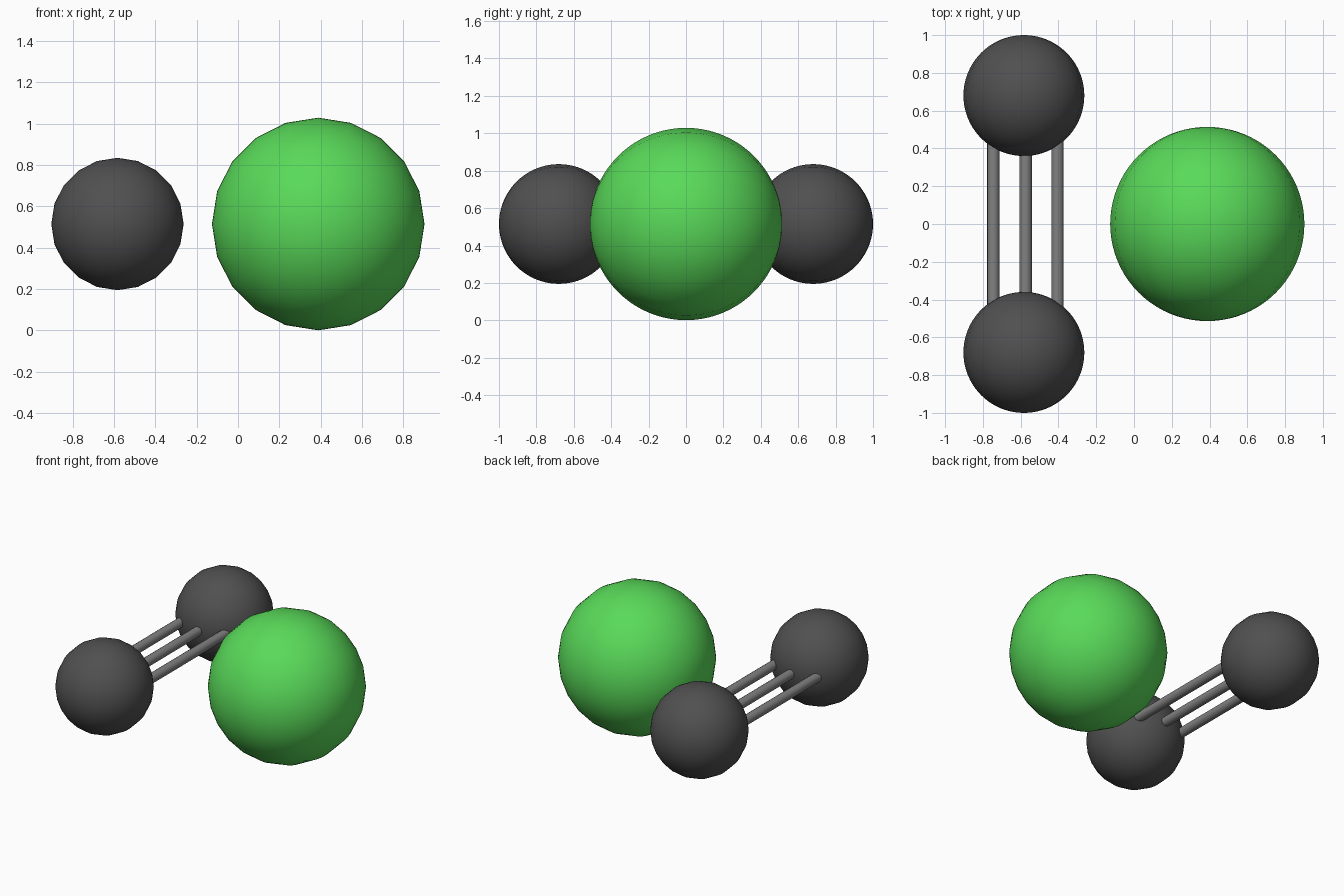
import bpy
from math import radians

if "Cube" in bpy.data.objects:
    bpy.data.objects.remove(bpy.data.objects["Cube"])

CENTRE_Z = 0.515
DARK_X, DARK_Y = -0.583, 0.68


def material(name, colour):
    mat = bpy.data.materials.new(name)
    mat.diffuse_color = (*colour, 1)
    mat.use_nodes = True
    mat.node_tree.nodes["Principled BSDF"].inputs["Base Color"].default_value = mat.diffuse_color
    return mat


def finish(name, mat, angle):
    ob = bpy.context.object
    ob.name = name
    ob.data.materials.append(mat)
    bpy.ops.object.transform_apply(location=False, rotation=True, scale=True)
    bpy.ops.object.shade_smooth_by_angle(angle=radians(angle))


def ball(name, x, y, radius, mat):
    # poles lie along y, so the front outline is a 20-gon
    bpy.ops.mesh.primitive_uv_sphere_add(segments=20, ring_count=40, radius=radius,
                                         location=(x, y, CENTRE_Z),
                                         rotation=(radians(90), 0, 0))
    finish(name, mat, 60)


green = material("green", (0.1, 0.7, 0.1))
dark = material("dark_grey", (0.08, 0.08, 0.08))
grey = material("mid_grey", (0.22, 0.22, 0.22))

# Large ball and the bonded pair
ball("large_ball", 0.388, 0, 0.514, green)
ball("front_ball", DARK_X, -DARK_Y, 0.32, dark)
ball("back_ball", DARK_X, DARK_Y, 0.32, dark)

# Three parallel bond rods, ends buried in the dark balls
for name, x in (("left_rod", -0.744), ("middle_rod", -0.574), ("right_rod", -0.405)):
    bpy.ops.mesh.primitive_cylinder_add(vertices=16, radius=0.033, depth=1.04,
                                        location=(x, 0, CENTRE_Z),
                                        rotation=(radians(90), 0, 0))
    finish(name, grey, 40)
